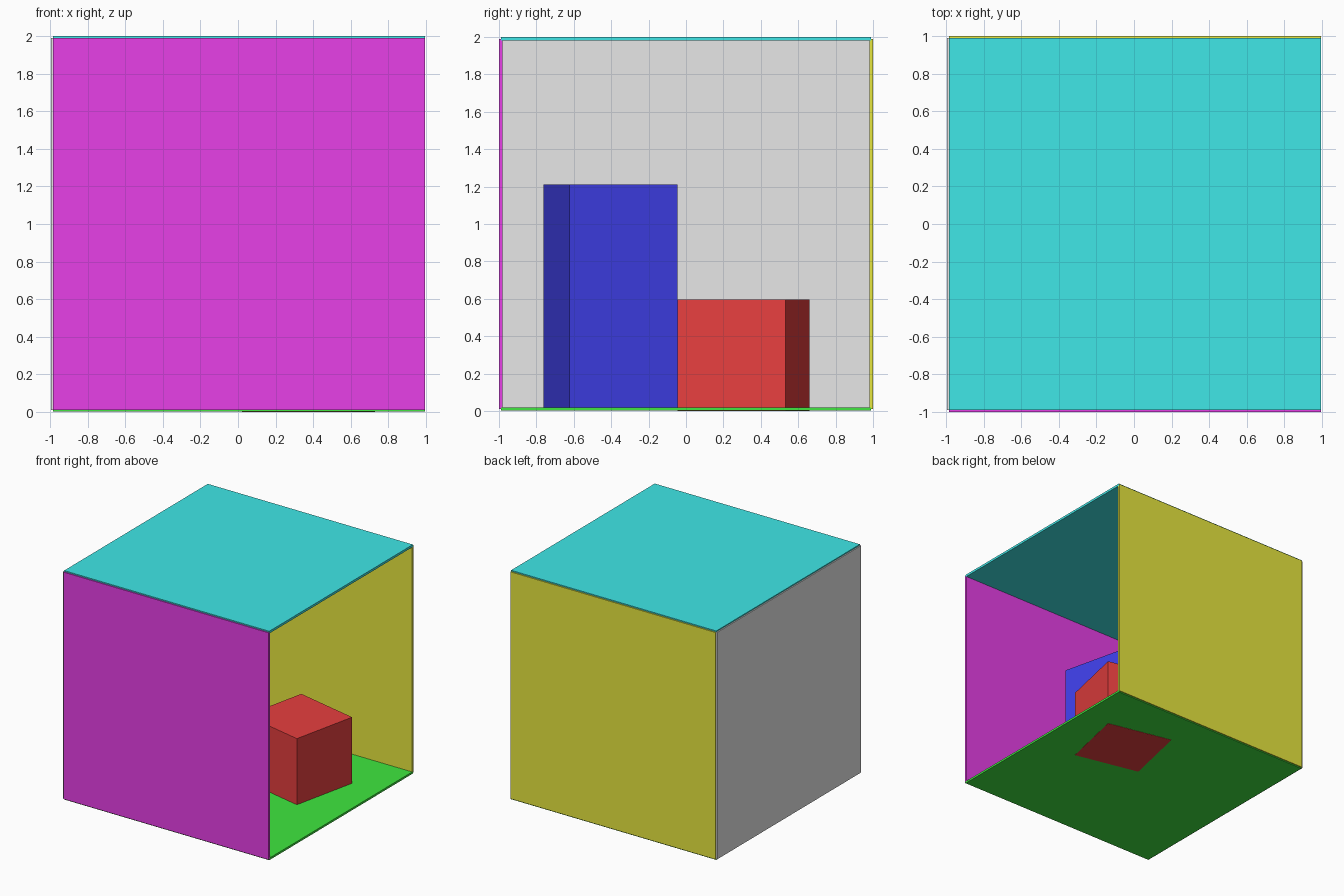
import bpy
import math

if "Cube" in bpy.data.objects:
    bpy.data.objects.remove(bpy.data.objects["Cube"])

LO, HI = 0.05, 0.8   # dark and bright channel levels
T = 0.02             # panel thickness


def material(name, r, g, b):
    m = bpy.data.materials.new(name)
    m.diffuse_color = (r, g, b, 1.0)
    m.use_nodes = True
    m.node_tree.nodes["Principled BSDF"].inputs["Base Color"].default_value = m.diffuse_color
    return m


def box(name, lo, hi, mat, turn=0.0):
    """Box between two corners, turned about its own vertical axis."""
    centre = [(a + b) / 2 for a, b in zip(lo, hi)]
    bpy.ops.mesh.primitive_cube_add(size=1, location=centre)
    ob = bpy.context.object
    ob.name = name
    ob.scale = [b - a for a, b in zip(lo, hi)]
    bpy.ops.object.transform_apply(location=False, rotation=False, scale=True)
    ob.rotation_euler.z = math.radians(turn)
    ob.data.materials.append(mat)
    return ob


def block(name, x, y, side, z0, z1, turn, mat):
    h = side / 2
    return box(name, (x - h, y - h, z0), (x + h, y + h, z1), mat, turn)


green = material("green", LO, HI, LO)
teal = material("teal", LO, HI, HI)
magenta = material("magenta", HI, LO, HI)
yellow = material("yellow", HI, HI, LO)
grey = material("grey", HI, HI, HI)
red = material("red", HI, LO, LO)
blue = material("blue", LO, LO, HI)

# room panels, open on the +x side
X0, X1 = -0.985, 0.995
box("floor", (X0, -0.99, 0.002), (X1, 0.99, T), green)
box("ceiling", (X0, -0.99, 2 - T), (X1, 0.99, 2), teal)
box("front_wall", (X0, -1, 0.01), (X1, -1 + T, 1.99), magenta)
box("back_wall", (X0, 1 - T, 0.01), (X1, 1, 1.99), yellow)
box("left_wall", (-0.995, -0.99, 0.01), (-0.995 + T, 0.99, 1.99), grey)

# turned blocks; the short one reaches through the floor
block("short_block", 0.375, 0.307, 0.593, 0.0, 0.597, -12.4, red)
block("tall_block", -0.139, -0.403, 0.594, 0.015, 1.21, 13.5, blue)
